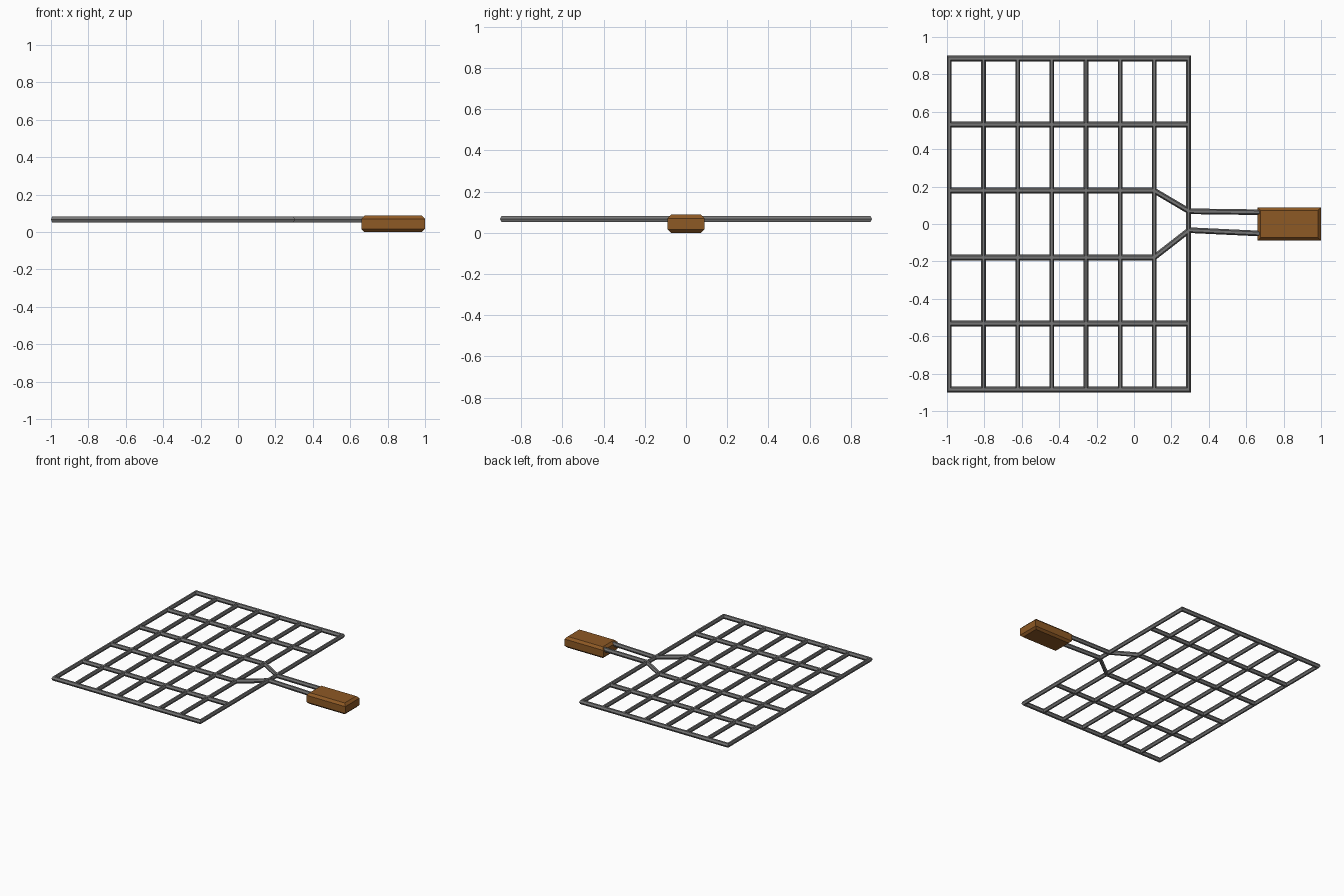
import bpy, bmesh
from mathutils import Vector

if "Cube" in bpy.data.objects:
    bpy.data.objects.remove(bpy.data.objects["Cube"])

Z, HH = 0.0665, 0.0155          # rod centre height and half thickness
# six-sided rod section: (sideways, up), points facing sideways
SECTION = [(1, 0), (0.5, 1), (-0.5, 1), (-1, 0), (-0.5, -1), (0.5, -1)]


def add_object(name, bm):
    bmesh.ops.recalc_face_normals(bm, faces=bm.faces)
    mesh = bpy.data.meshes.new(name)
    bm.to_mesh(mesh)
    bm.free()
    obj = bpy.data.objects.new(name, mesh)
    bpy.context.collection.objects.link(obj)
    return obj


def rod(name, path, widths, closed=False):
    """Sweep the section along a flat path with mitred corners.
    widths gives the half width of each segment."""
    bm = bmesh.new()
    pts = [Vector(p) for p in path]
    n = len(pts)
    segs = n if closed else n - 1
    dirs = [(pts[(i + 1) % n] - pts[i]).normalized() for i in range(segs)]
    rings = []
    for i, p in enumerate(pts):
        a = (i - 1) % segs if closed else max(i - 1, 0)
        b = i if closed else min(i, segs - 1)
        na, nb = [Vector((-dirs[k].y, dirs[k].x)) for k in (a, b)]
        det = na.x * nb.y - na.y * nb.x
        if abs(det) < 1e-4:
            off = nb * widths[b]
        else:                    # intersect the two offset lines
            wa, wb = widths[a], widths[b]
            off = Vector(((wa * nb.y - wb * na.y) / det,
                          (wb * na.x - wa * nb.x) / det))
        rings.append([bm.verts.new((p.x + off.x * s, p.y + off.y * s, Z + HH * u))
                      for s, u in SECTION])
    for i in range(segs):
        r, q = rings[i], rings[(i + 1) % n]
        for k in range(6):
            m = (k + 1) % 6
            bm.faces.new((r[k], r[m], q[m], q[k]))
    if not closed:
        bm.faces.new(rings[0])
        bm.faces.new(rings[-1])
    return add_object(name, bm)


WX, WY = 0.016, 0.0125           # half widths of long rods and cross rods
X0, X1, Y1 = -0.9875, 0.291, 0.886
step = (X1 - X0) / 7

# outer frame
rod("outer_frame", [(X0, -Y1), (X1, -Y1), (X1, Y1), (X0, Y1)],
    [WX, WY, WX, WY], closed=True)

# inner cross rods
for i in range(1, 7):
    x = X0 + step * i
    rod(f"cross_rod_{i}", [(x, -Y1), (x, Y1)], [WY])

# plain long rods
for side, s in (("back", 1), ("front", -1)):
    rod(f"long_rod_{side}", [(X0, 0.531 * s), (X1, 0.531 * s)], [WX])

# middle rods bend inward and run into the handle
xb = X0 + step * 6
rod("handle_rod_back", [(X0, 0.178), (xb, 0.178), (0.295, 0.068), (0.74, 0.062)],
    [WX, 0.015, 0.015])
rod("handle_rod_front", [(X0, -0.178), (xb, -0.178), (0.295, -0.033), (0.74, -0.054)],
    [WX, 0.015, 0.015])

# wooden handle: block with chamfered top and bottom rims
bm = bmesh.new()
rings = []
for z, c in ((0, 0.016), (0.016, 0), (0.07, 0), (0.088, 0.017)):
    rings.append([bm.verts.new((0.83 + sx * (0.17 - c), sy * (0.089 - c), z))
                  for sx, sy in ((-1, -1), (1, -1), (1, 1), (-1, 1))])
for r, q in zip(rings, rings[1:]):
    for k in range(4):
        m = (k + 1) % 4
        bm.faces.new((r[k], r[m], q[m], q[k]))
bm.faces.new(rings[0])
bm.faces.new(rings[-1])
handle = add_object("handle", bm)
wood = bpy.data.materials.new("wood")
wood.diffuse_color = (0.27, 0.10, 0.018, 1)
wood.use_nodes = True
wood.node_tree.nodes["Principled BSDF"].inputs["Base Color"].default_value = wood.diffuse_color
handle.data.materials.append(wood)

# dark metal for the rods
metal = bpy.data.materials.new("metal")
metal.diffuse_color = (0.18, 0.18, 0.18, 1)
metal.use_nodes = True
metal.node_tree.nodes["Principled BSDF"].inputs["Base Color"].default_value = metal.diffuse_color
for obj in bpy.context.collection.objects:
    if obj is not handle and obj.name != "handle":
        obj.data.materials.append(metal)
